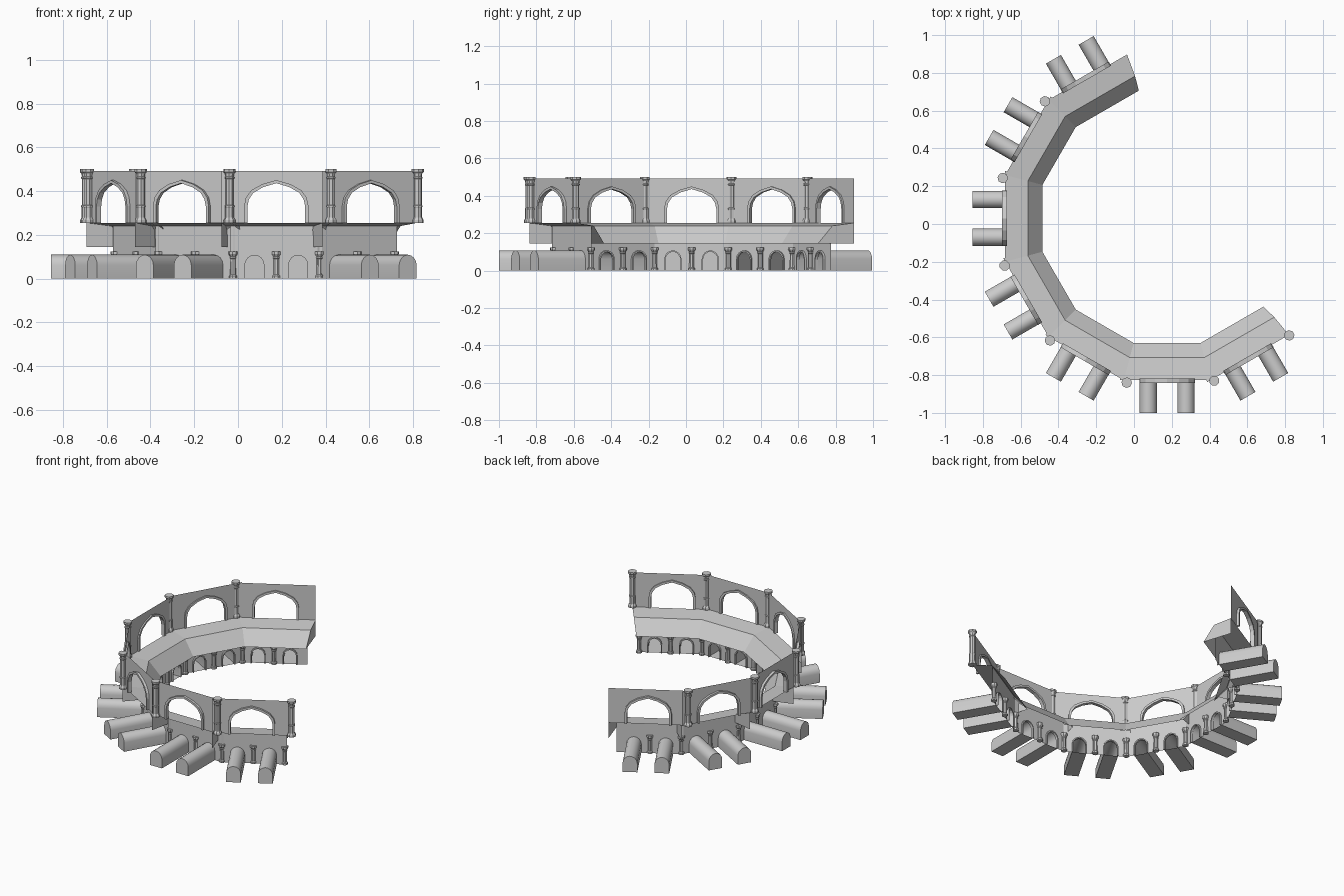
import bpy, math

if "Cube" in bpy.data.objects:
    bpy.data.objects.remove(bpy.data.objects["Cube"])

CENTRE = (0.175, 0.03, 0)
ANGLES = [120 + 30 * i for i in range(7)]   # outward direction of each bay
# local frame of a bay: x = radial distance, y = along the wall, z = up


def repeat(name, verts, faces, smooth=False):
    """Make one mesh and place it in all seven bays."""
    me = bpy.data.meshes.new(name)
    me.from_pydata(verts, [], faces)
    me.update()
    if smooth:
        me.shade_smooth()
        me.set_sharp_from_angle(angle=math.radians(40))
    for i, a in enumerate(ANGLES):
        ob = bpy.data.objects.new(f"{name}_{i + 1}", me)
        ob.location = CENTRE
        ob.rotation_euler.z = math.radians(a)
        bpy.context.collection.objects.link(ob)


def arch(half, c=0.0):
    """Full arch outline from the right foot over the apex to the left foot."""
    return [(c + u, z) for u, z in half] + [(c - u, z) for u, z in half[-2::-1]]


def trim(inner, outer, d0, d1):
    """Rectangular moulding following an arch."""
    v, f = [], []
    for (ui, zi), (uo, zo) in zip(inner, outer):
        v += [(d0, ui, zi), (d1, ui, zi), (d1, uo, zo), (d0, uo, zo)]
    for i in range(len(inner) - 1):
        for k in range(4):
            a, b = 4 * i + k, 4 * i + (k + 1) % 4
            f.append((a, b, b + 4, a + 4))
    n = len(v)
    f += [(0, 3, 2, 1), (n - 4, n - 3, n - 2, n - 1)]
    return v, f


def lathe(profile, d, u, n=8):
    """Turned column from (radius, height) points."""
    v, f = [], []
    for r, z in profile:
        for k in range(n):
            a = 2 * math.pi * (k + 0.5) / n
            v.append((d + r * math.cos(a), u + r * math.sin(a), z))
    for i in range(len(profile) - 1):
        for k in range(n):
            j = (k + 1) % n
            f.append((i * n + k, i * n + j, i * n + n + j, i * n + n + k))
    f.append(tuple(range(n))[::-1])
    f.append(tuple(range(len(v) - n, len(v))))
    return v, f


# upper arcade wall with one wide pointed arch
D = 0.857
big_in = arch([(.132, .255), (.132, .33), (.125, .362), (.105, .392), (.06, .418), (0, .436)])
big_out = arch([(.147, .255), (.147, .332), (.139, .37), (.114, .404), (.064, .432), (0, .45)])
outline = [(-.25, .253), (-.25, .492), (.25, .492), (.25, .253)] + big_in
repeat("upper_wall", [(D, u, z) for u, z in outline], [tuple(range(len(outline)))])
repeat("upper_arch_trim", *trim(big_in, big_out, .848, .873))

# tall columns at the bay joints
repeat("upper_column", *lathe(
    [(.027, .255), (.027, .268), (.022, .276), (.02, .28), (.02, .325), (.022, .328),
     (.022, .334), (.019, .337), (.019, .455), (.022, .458), (.022, .464), (.019, .467),
     (.021, .48), (.028, .487), (.028, .5)], .86, .25))

# deck with the sloping inner apron and one closed end
rows = [(.857, .25, .255), (.737, .23, .24), (.66, .208, .145)]
v = [(d, s * u, z) for d, u, z in rows for s in (-1, 1)] + [(.857, -.25, .145)]
repeat("deck", v, [(0, 1, 3, 2), (2, 3, 5, 4), (0, 2, 4, 6)])

# lower wall pierced by two small arches
W = 0.74
small = [(.046, 0), (.046, .062), (.042, .08), (.032, .095), (.017, .105), (0, .109)]
small_in = [(u * .86, z * .93) for u, z in small]
outline = ([(-.21, 0), (-.21, .24), (.21, .24), (.21, 0)]
           + arch(small, .1) + arch(small, -.1))
repeat("lower_wall", [(W, u, z) for u, z in outline], [tuple(range(len(outline)))])

for side, c in (("left", -.1), ("right", .1)):
    prof = arch(small, c)
    n = len(prof)
    # vaulted cell, open to the inside and closed at the outer end
    v = [(d, u, z) for d in (W, 1.03) for u, z in prof]
    f = [(k, (k + 1) % n, n + (k + 1) % n, n + k) for k in range(n)]
    f.append(tuple(range(n, 2 * n)))
    repeat(f"vault_{side}", v, f, smooth=True)
    repeat(f"lower_arch_trim_{side}", *trim(arch(small_in, c), prof, .728, .745))

# short columns in the middle and at the end of each bay
for name, u in (("middle", 0), ("end", .197)):
    repeat(f"lower_column_{name}", *lathe(
        [(.019, 0), (.019, .012), (.014, .018), (.013, .09), (.016, .094), (.014, .1),
         (.022, .112), (.022, .124)], .735, u))
